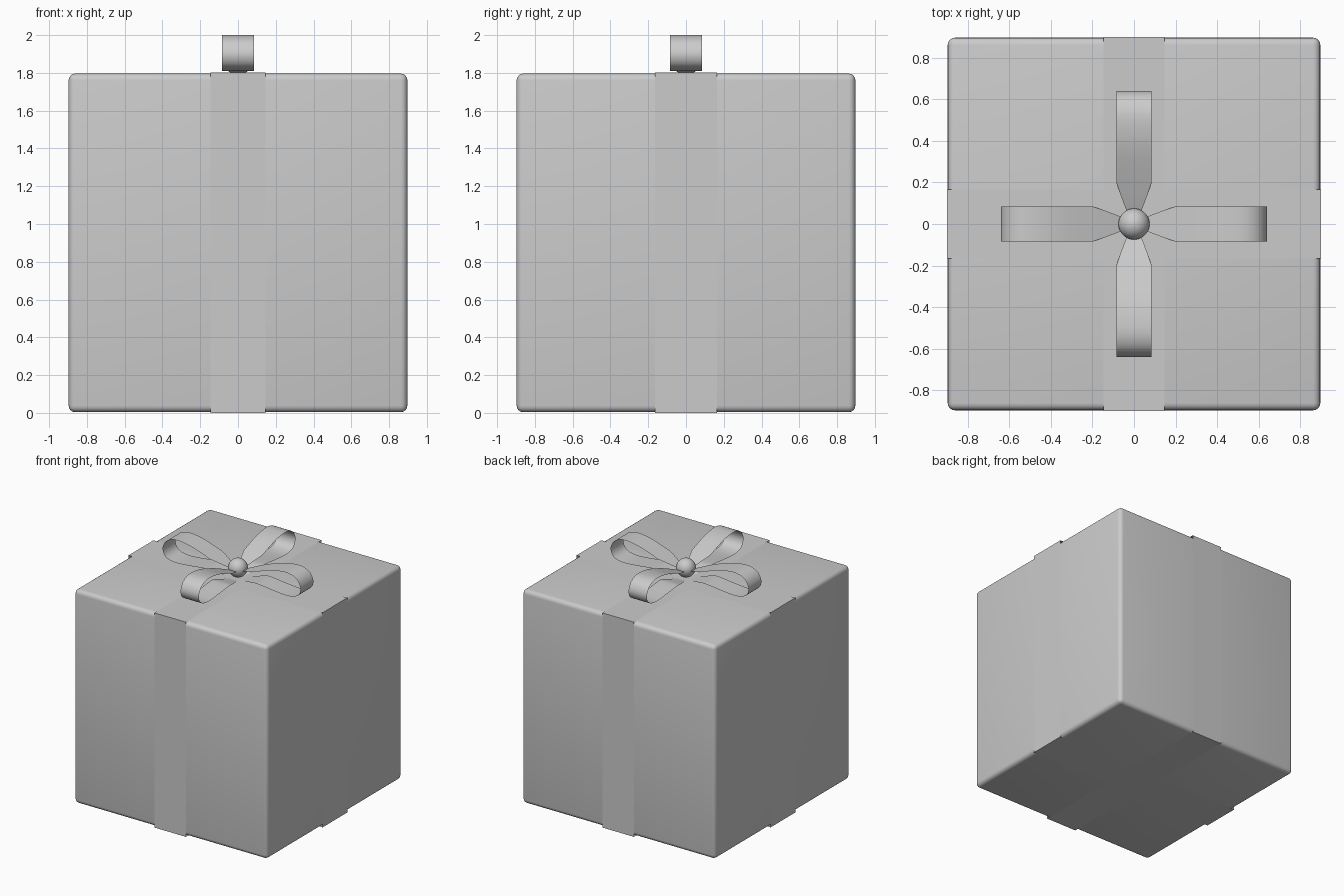
import bpy, bmesh, math
from mathutils import Vector

if "Cube" in bpy.data.objects:
    bpy.data.objects.remove(bpy.data.objects["Cube"])


def make_object(name, bm, angle=None):
    mesh = bpy.data.meshes.new(name)
    bm.to_mesh(mesh)
    bm.free()
    ob = bpy.data.objects.new(name, mesh)
    bpy.context.collection.objects.link(ob)
    if angle is not None:
        bpy.ops.object.select_all(action='DESELECT')
        bpy.context.view_layer.objects.active = ob
        ob.select_set(True)
        bpy.ops.object.shade_smooth_by_angle(angle=math.radians(angle))
    return ob


def strip(rows, closed=False):
    """Sheet of quads through pairs of edge points."""
    bm = bmesh.new()
    pairs = [(bm.verts.new(a), bm.verts.new(b)) for a, b in rows]
    count = len(pairs) if closed else len(pairs) - 1
    for i in range(count):
        (a, b), (c, d) = pairs[i], pairs[(i + 1) % len(pairs)]
        bm.faces.new((a, b, d, c))
    return bm


def smooth_path(points, steps):
    """Catmull-Rom curve through the profile points."""
    pts = [Vector(p) for p in points]
    pts = [2 * pts[0] - pts[1]] + pts + [2 * pts[-1] - pts[-2]]
    path = []
    for p0, p1, p2, p3 in zip(pts, pts[1:], pts[2:], pts[3:]):
        for k in range(steps):
            t = k / steps
            path.append(0.5 * (2 * p1 + (p2 - p0) * t
                               + (2 * p0 - 5 * p1 + 4 * p2 - p3) * t ** 2
                               + (3 * p1 - p0 - 3 * p2 + p3) * t ** 3))
    path.append(pts[-2])
    return path


# Gift box with softly rounded edges
bm = bmesh.new()
bmesh.ops.create_cube(bm, size=1.793)
bmesh.ops.translate(bm, verts=bm.verts, vec=(0, 0, 0.9))
bmesh.ops.bevel(bm, geom=bm.edges[:], offset=0.035, segments=4,
                profile=0.5, affect='EDGES')
make_object("gift_box", bm, 30)

# Two flat ribbons wrapped around the box
corners = [(-0.9, 0), (0.9, 0), (0.9, 1.801), (-0.9, 1.801)]
make_object("ribbon_front_to_back",
            strip([((-0.146, r, z), (0.146, r, z)) for r, z in corners], True))
make_object("ribbon_side_to_side",
            strip([((r, 0.165, z), (r, -0.165, z)) for r, z in corners], True))

# Four bow loops, pinched towards the knot
profile = [(0.0, 1.845), (0.08, 1.88), (0.2, 1.925), (0.36, 1.98),
           (0.47, 2.0), (0.55, 1.997), (0.61, 1.965), (0.64, 1.905),
           (0.625, 1.85), (0.58, 1.82), (0.5, 1.81), (0.38, 1.82),
           (0.24, 1.835), (0.18, 1.828), (0.08, 1.803), (0.0, 1.795)]
path = smooth_path(profile, 3)


def half_width(r):
    return 0.012 + 0.073 * min(1.0, max(0.0, r) / 0.195)


for i, side in enumerate(("right", "back", "left", "front")):
    rows = [((r, -half_width(r), z), (r, half_width(r), z)) for r, z in path]
    loop = make_object("bow_loop_" + side, strip(rows), 30)
    loop.rotation_euler.z = i * math.pi / 2

# Round knot in the middle of the bow
bm = bmesh.new()
bmesh.ops.create_uvsphere(bm, u_segments=32, v_segments=16, radius=0.075)
bmesh.ops.translate(bm, verts=bm.verts, vec=(0, 0, 1.877))
make_object("bow_knot", bm, 40)
